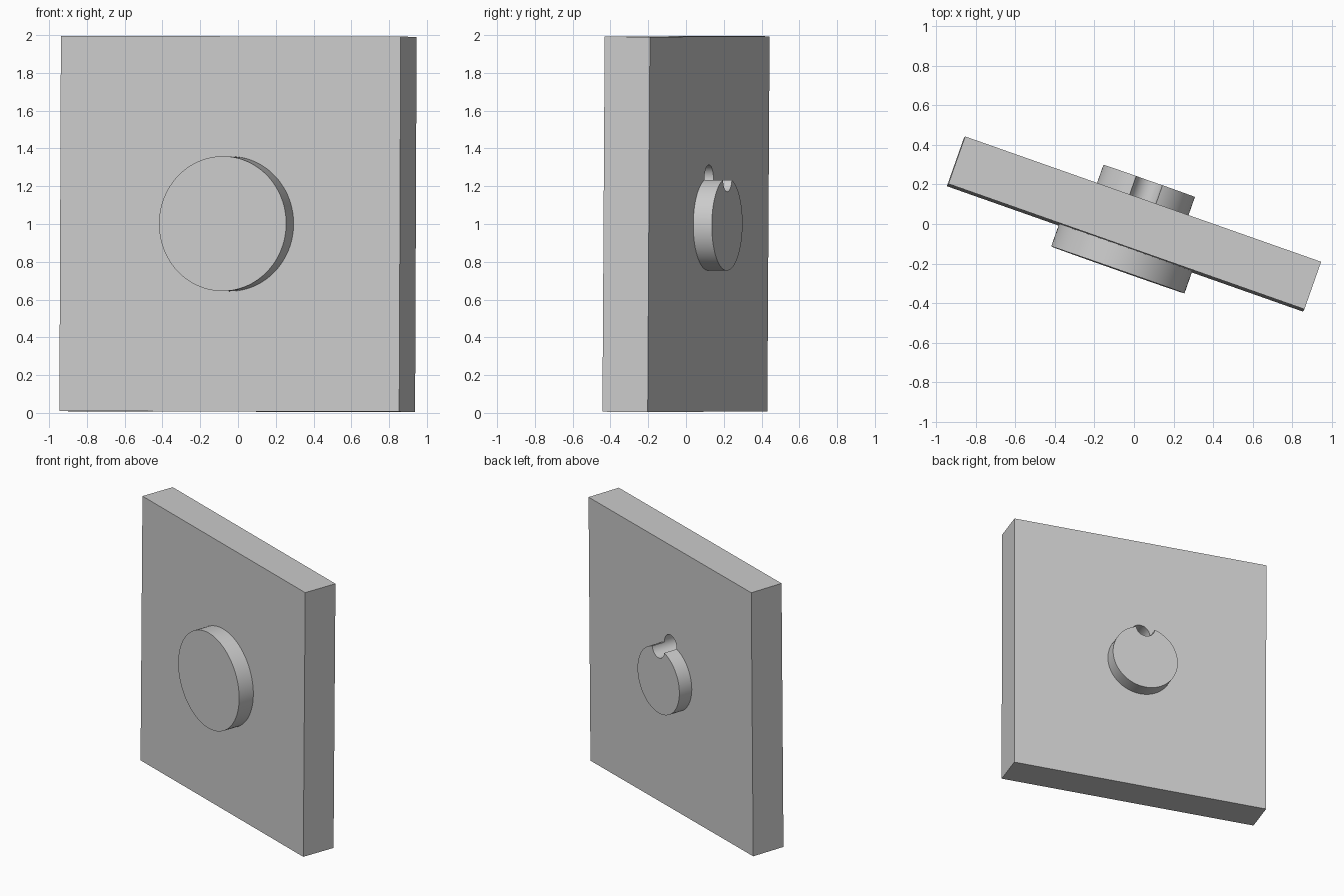
import bpy
from math import radians
from mathutils import Matrix, Vector

cube = bpy.data.objects.get("Cube")
if cube:
    bpy.data.objects.remove(cube, do_unlink=True)

# One plain grey for every part
grey = bpy.data.materials.new("plain grey")
grey.use_nodes = True
colour = (0.6, 0.6, 0.6, 1)
grey.diffuse_color = colour
grey.node_tree.nodes["Principled BSDF"].inputs["Base Color"].default_value = colour

# The whole model is turned on its base and leans very slightly
FRAME = (Matrix.Translation((0, 0, 1))
         @ Matrix.Rotation(-0.006, 4, 'X') @ Matrix.Rotation(0.004, 4, 'Y')
         @ Matrix.Rotation(radians(-19.4), 4, 'Z'))
WIDTH, THICK, HEIGHT = 1.907, 0.254, 1.986
HALF = THICK / 2
SINK = 0.01


def finish(name, local):
    obj = bpy.context.object
    obj.name = name
    obj.data.materials.append(grey)
    obj.matrix_world = FRAME @ local
    return obj


def disc(name, radius, y_start, y_end, z=0, sides=96):
    bpy.ops.mesh.primitive_cylinder_add(vertices=sides, radius=radius,
                                        depth=y_end - y_start)
    middle = Vector((0, (y_start + y_end) / 2, z))
    return finish(name, Matrix.Translation(middle) @ Matrix.Rotation(radians(90), 4, 'X'))


# Flat slab
bpy.ops.mesh.primitive_cube_add(size=1)
plate = bpy.context.object
plate.data.transform(Matrix.Diagonal((WIDTH, THICK, HEIGHT, 1)))
finish("plate", Matrix.Identity(4))

# Large disc in front, smaller disc behind
front_disc = disc("front_disc", 0.357, -0.246, -HALF + SINK)
rear_disc = disc("rear_disc", 0.245, HALF - SINK, 0.231)

# Round hole that notches the rear disc and enters the slab
cutter = disc("hole_cutter", 0.071, -HALF + SINK, 0.4, z=0.243, sides=48)
cutter.hide_render = True
cutter.hide_viewport = False
bpy.context.view_layer.update()

for part in (plate, rear_disc):
    bpy.context.view_layer.objects.active = part
    cut = part.modifiers.new("round_hole", 'BOOLEAN')
    cut.operation = 'DIFFERENCE'
    cut.solver = 'EXACT'
    cut.object = cutter
    bpy.ops.object.modifier_apply(modifier=cut.name)
bpy.data.objects.remove(cutter, do_unlink=True)

# Smooth round walls with crisp rims
bpy.ops.object.select_all(action='DESELECT')
for part in (plate, front_disc, rear_disc):
    part.select_set(True)
bpy.context.view_layer.objects.active = plate
bpy.ops.object.shade_smooth_by_angle(angle=radians(30))
